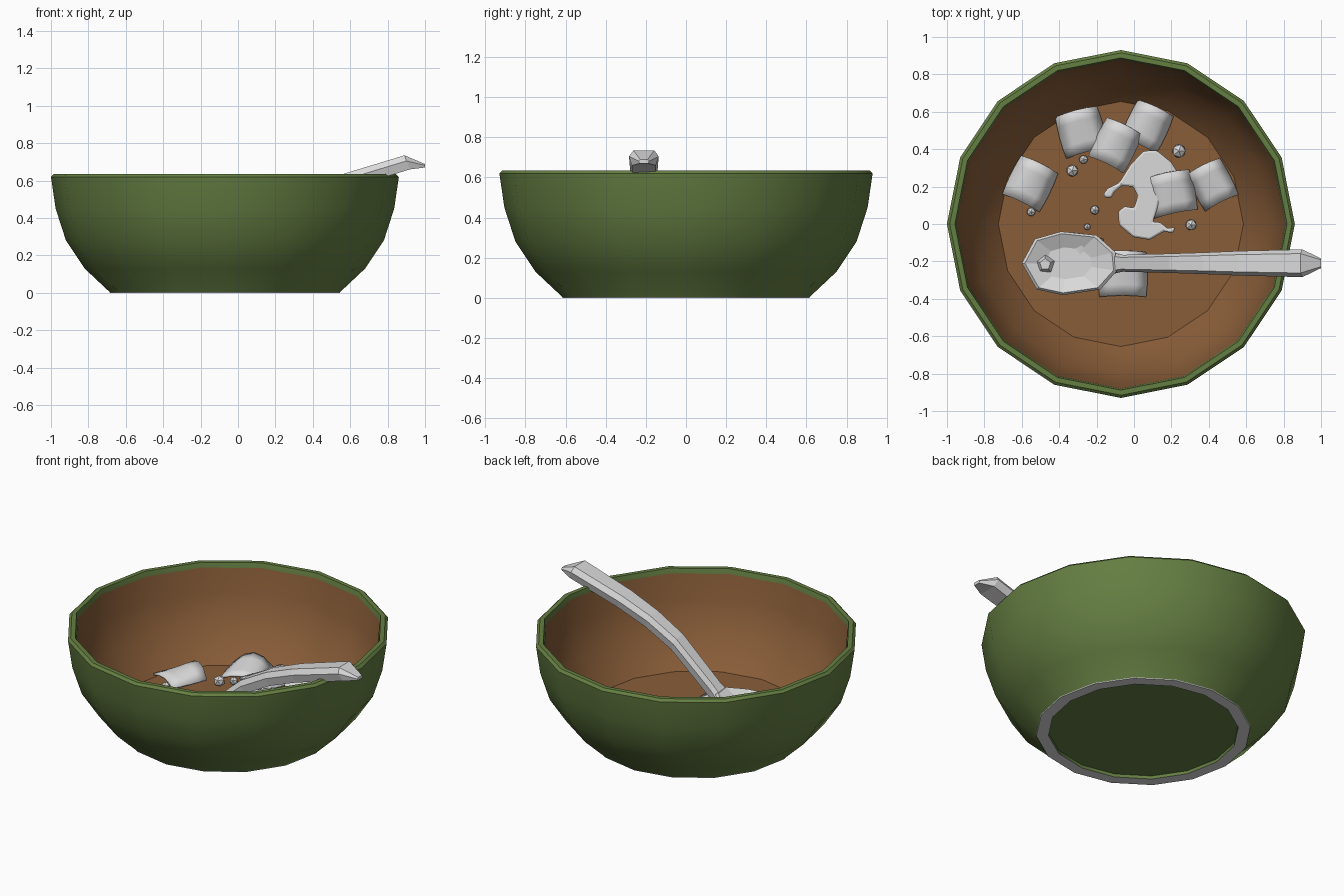
import bpy, bmesh, math
from mathutils import Vector, Matrix

if "Cube" in bpy.data.objects:
    bpy.data.objects.remove(bpy.data.objects["Cube"], do_unlink=True)


def material(name, rgb):
    m = bpy.data.materials.new(name)
    m.use_nodes = True
    m.diffuse_color = (*rgb, 1)
    m.node_tree.nodes["Principled BSDF"].inputs["Base Color"].default_value = (*rgb, 1)
    return m


GREEN = material("olive_green", (0.13, 0.21, 0.055))
BROWN = material("broth_brown", (0.25, 0.11, 0.04))
GREY = material("light_grey", (0.70, 0.70, 0.70))


def finish(name, bm, mats, smooth=None):
    me = bpy.data.meshes.new(name)
    bm.to_mesh(me)
    bm.free()
    ob = bpy.data.objects.new(name, me)
    bpy.context.collection.objects.link(ob)
    for m in mats:
        me.materials.append(m)
    if smooth:
        bpy.ops.object.select_all(action='DESELECT')
        ob.select_set(True)
        bpy.context.view_layer.objects.active = ob
        bpy.ops.object.shade_smooth_by_angle(angle=math.radians(smooth))
    return ob


def loft(bm, rings, caps=True):
    """Skin a list of closed rings of equal length."""
    loops = [[bm.verts.new(p) for p in ring] for ring in rings]
    n = len(loops[0])
    for a, b in zip(loops, loops[1:]):
        for i in range(n):
            j = (i + 1) % n
            bm.faces.new((a[i], a[j], b[j], b[i]))
    if caps:
        bm.faces.new(loops[0][::-1])
        bm.faces.new(loops[-1])


# Bowl: one turned profile, from the underside over the rim to the broth
SIDES = 16
CENTRE_X = -0.07
outer = [(0, .02), (.545, .02), (.545, 0), (.615, 0), (.617, .005), (.75, .13),
         (.85, .28), (.905, .45), (.93, .62), (.915, .635), (.888, .635), (.88, .605)]
inner = [(.862, .45), (.80, .28), (.70, .14), (.655, .09), (0, .09)]
bm = bmesh.new()
loft(bm, [[(CENTRE_X + r * math.cos(math.tau * i / SIDES), r * math.sin(math.tau * i / SIDES), z)
           for i in range(SIDES)] for r, z in outer + inner], caps=False)
bm.faces.ensure_lookup_table()
for k, f in enumerate(bm.faces):
    segment = k // SIDES
    if segment >= len(outer) - 1:
        f.material_index = 1
    elif segment in (2, 3):
        f.material_index = 2
bmesh.ops.remove_doubles(bm, verts=bm.verts, dist=1e-5)
finish("bowl", bm, [GREEN, BROWN, GREY], 32)


# Curved square flakes: x, y, turn in degrees, width, depth, height
def flake(i, x, y, turn, w, d, z):
    bm = bmesh.new()
    bmesh.ops.create_grid(bm, x_segments=4, y_segments=4, size=0.5)
    for v in bm.verts:
        u, t = v.co.x, v.co.y
        bulge = 1 + 0.25 * (0.25 - t * t)
        v.co = (u * w * bulge, t * d + 0.03 * (0.25 - u * u), 0.18 * (0.25 - u * u) * (1 + t))
    bm.transform(Matrix.Translation((x, y, z)) @ Matrix.Rotation(math.radians(turn), 4, 'Z'))
    ob = finish(f"flake_{i}", bm, [GREY], 40)
    mod = ob.modifiers.new("thickness", 'SOLIDIFY')
    mod.thickness = 0.012


flakes = [(-.555, .215, -26, .22, .23, .11), (-.28, .49, 15, .23, .23, .11),
          (-.10, .42, -26, .21, .23, .13), (.07, .52, -25, .21, .22, .11),
          (.42, .21, 27, .20, .22, .11), (.20, .16, 12, .24, .22, .12),
          (-.06, -.27, 0, .25, .24, .10), (-.29, -.17, -10, .22, .22, .10)]
for i, spec in enumerate(flakes):
    flake(i + 1, *spec)

# Curled piece with a hooked tail
outline = [(-.165, .16), (-.14, .19), (-.08, .22), (-.02, .315), (.05, .39), (.12, .395),
           (.20, .33), (.25, .25), (.14, .13), (.10, .01), (.14, .01), (.18, -.025),
           (.22, -.015), (.21, -.05), (.16, -.04), (.085, -.085), (-.005, -.07),
           (-.08, -.005), (-.085, .065), (-.05, .095), (0, .085), (.02, .15),
           (-.005, .20), (-.065, .205), (-.105, .17), (-.12, .14), (-.155, .14)]
bm = bmesh.new()
face = bm.faces.new([bm.verts.new((x, y, .09)) for x, y in outline])
top = bmesh.ops.extrude_face_region(bm, geom=[face])
bmesh.ops.translate(bm, vec=(0, 0, .055),
                    verts=[g for g in top["geom"] if isinstance(g, bmesh.types.BMVert)])
bmesh.ops.recalc_face_normals(bm, faces=bm.faces)
curl = finish("curled_piece", bm, [GREY], 50)
bevel = curl.modifiers.new("soft_edges", 'BEVEL')
bevel.width = 0.012
bevel.segments = 2

# Small faceted crumbs: x, y, radius
crumbs = [(.24, .39, .04), (.305, -.005, .033), (-.33, .285, .035), (-.27, .345, .026),
          (-.21, .075, .027), (-.25, -.015, .02), (-.55, .065, .026)]
for i, (x, y, r) in enumerate(crumbs):
    bm = bmesh.new()
    bmesh.ops.create_icosphere(bm, subdivisions=1, radius=r,
                               matrix=Matrix.Translation((x, y, .09 + r * .7)))
    finish(f"crumb_{i + 1}", bm, [GREY])

# Spoon head: a faceted shallow dish
rim = [(-.60, -.21), (-.52, -.35), (-.38, -.38), (-.18, -.35), (-.09, -.25),
       (-.10, -.15), (-.20, -.06), (-.39, -.04), (-.53, -.08)]
middle = Vector((-.36, -.21))


def head_ring(scale, z, rise):
    pts = [middle.lerp(Vector(p), scale) for p in rim]
    return [(p.x, p.y, z + rise * max(0, p.x + .2)) for p in pts]


bm = bmesh.new()
loft(bm, [head_ring(.55, .10, 0), head_ring(1, .165, .3), head_ring(.93, .18, .3),
          head_ring(.5, .145, 0)])
finish("spoon_head", bm, [GREY])
bm = bmesh.new()
bmesh.ops.create_cone(bm, segments=5, radius1=.055, radius2=.03, depth=.05, cap_ends=True,
                      matrix=Matrix.Translation((-.475, -.215, .165)))
finish("spoon_morsel", bm, [GREY])

# Spoon handle: a bevelled bar swept up over the rim; x, top height, half width
stations = [(-.14, .17, .06), (-.07, .23, .045), (.19, .46, .052), (.37, .56, .058),
            (.56, .635, .066), (.89, .735, .074)]


def handle_ring(x, z, h, drop=.075):
    y = -.21
    return [(x, y - h * .7, z), (x, y + h * .7, z), (x + .01, y + h, z - .03),
            (x + .03, y + h * .8, z - drop), (x + .03, y - h * .8, z - drop),
            (x + .01, y - h, z - .03)]


bm = bmesh.new()
rings = [handle_ring(*s) for s in stations]
rings.append([(1.0, -.21 + (p[1] + .21) * .35, .68 + (p[2] - .7) * .25) for p in rings[-1]])
loft(bm, rings)
bmesh.ops.recalc_face_normals(bm, faces=bm.faces)
finish("spoon_handle", bm, [GREY])
